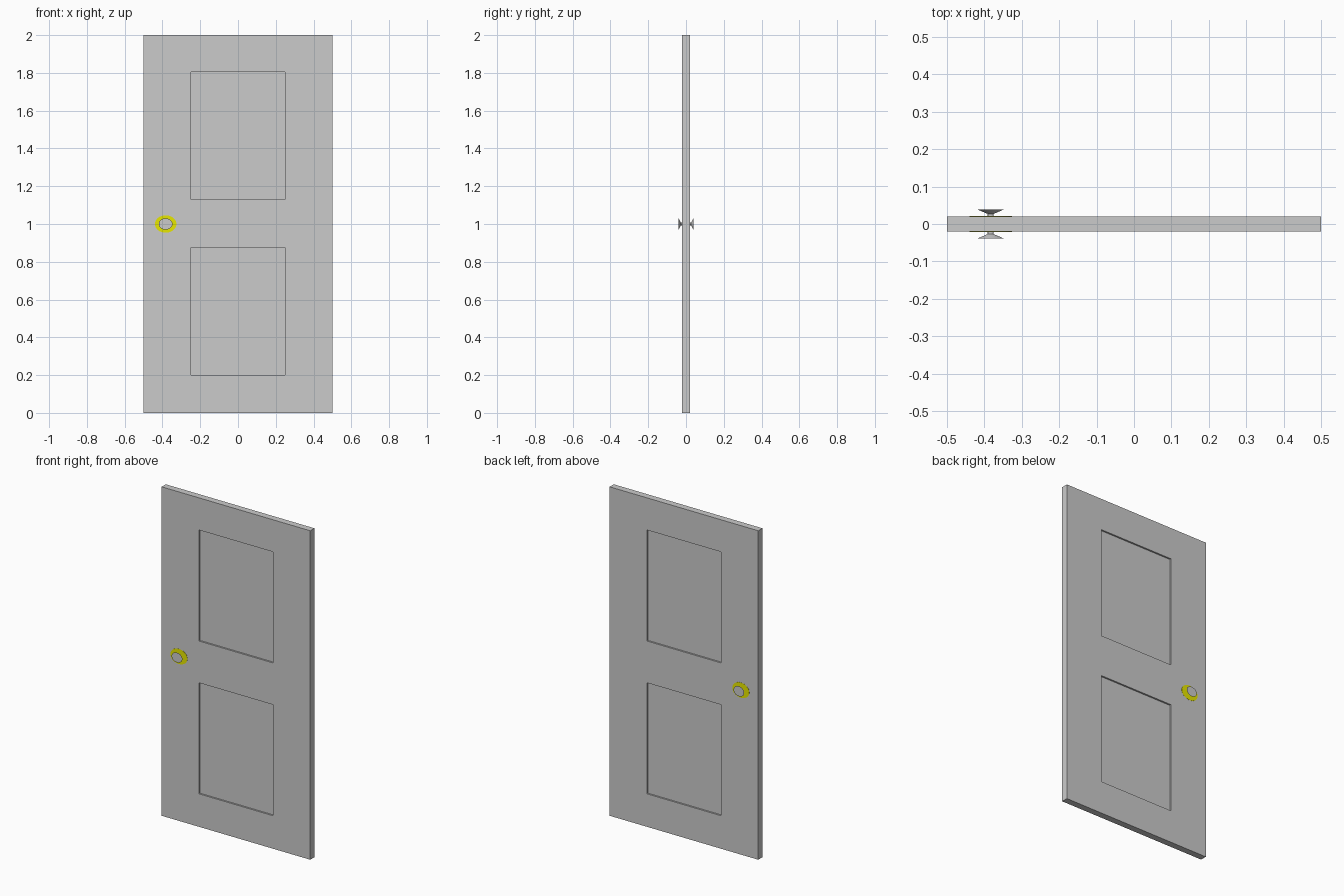
import bpy, bmesh, math
from mathutils import Matrix, Vector

if "Cube" in bpy.data.objects:
    bpy.data.objects.remove(bpy.data.objects["Cube"])


def material(name, color):
    m = bpy.data.materials.new(name)
    m.use_nodes = True
    m.diffuse_color = color
    m.node_tree.nodes["Principled BSDF"].inputs["Base Color"].default_value = color
    return m


grey = material("grey paint", (0.6, 0.6, 0.6, 1))
yellow = material("yellow brass", (0.8, 0.8, 0, 1))


def make_object(name, bm, mat):
    mesh = bpy.data.meshes.new(name)
    bmesh.ops.recalc_face_normals(bm, faces=bm.faces)
    bm.to_mesh(mesh)
    bm.free()
    mesh.materials.append(mat)
    ob = bpy.data.objects.new(name, mesh)
    bpy.context.collection.objects.link(ob)
    return ob


def add_box(bm, center, size):
    bmesh.ops.create_cube(bm, size=1, matrix=Matrix.Translation(center) @ Matrix.Diagonal((*size, 1)))


HALF = 0.02      # half the door thickness
RECESS = 0.01    # depth of the sunk panels

# Door slab
bm = bmesh.new()
add_box(bm, (0, 0, 1), (1, 2 * HALF, 2))
door = make_object("door_slab", bm, grey)

# Two sunk panels on each side, cut out of the slab
bm = bmesh.new()
for side in (-1, 1):
    for z in (0.538, 1.467):
        add_box(bm, (0, side * (HALF + 0.05 - RECESS), z), (0.5, 0.1, 0.675))
cutter = make_object("panel_cutter", bm, grey)
cutter.hide_render = True
cut = door.modifiers.new("panels", 'BOOLEAN')
cut.operation = 'DIFFERENCE'
cut.solver = 'EXACT'
cut.object = cutter
bpy.context.view_layer.objects.active = door
bpy.ops.object.modifier_apply(modifier=cut.name)
bpy.data.objects.remove(cutter)


def oval_stack(name, profile, side, mat, sides=32):
    """Loft oval rings (half width, half height, distance from door centre)."""
    bm = bmesh.new()
    rings = []
    for rx, rz, y in profile:
        rings.append([bm.verts.new((-0.383 + rx * math.cos(a), side * y, 1 + rz * math.sin(a)))
                      for a in (i * math.tau / sides for i in range(sides))])
    for low, high in zip(rings, rings[1:]):
        for i in range(sides):
            j = (i + 1) % sides
            bm.faces.new((low[i], low[j], high[j], high[i]))
    bm.faces.new(rings[0])
    bm.faces.new(rings[-1])
    return make_object(name, bm, mat)


# Handle on both sides: flat oval plate and flared knob
for label, side in (("front", -1), ("back", 1)):
    oval_stack(label + "_knob_plate", [(0.057, 0.046, HALF - 0.002), (0.057, 0.046, HALF + 0.001)],
               side, yellow)
    oval_stack(label + "_knob", [(0.008, 0.007, HALF), (0.008, 0.007, 0.027), (0.036, 0.03, 0.039)],
               side, grey)
